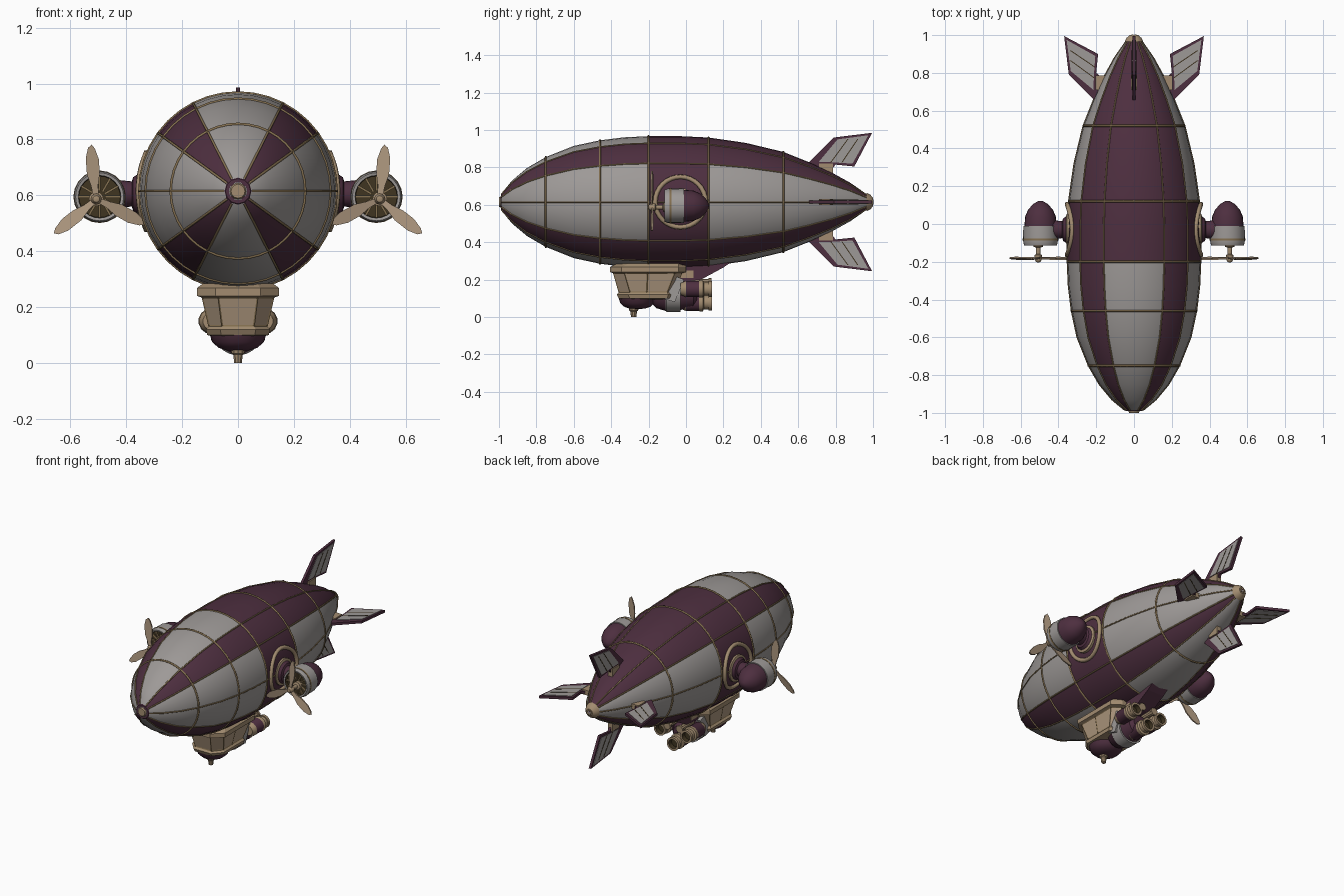
import bpy, bmesh, math
from mathutils import Vector

old = bpy.data.objects.get("Cube")
if old:
    bpy.data.objects.remove(old)


def material(name, rgb):
    m = bpy.data.materials.new(name)
    m.use_nodes = True
    m.diffuse_color = (*rgb, 1)
    m.node_tree.nodes["Principled BSDF"].inputs["Base Color"].default_value = (*rgb, 1)
    return m


PURPLE = material("plum", (0.075, 0.028, 0.05))
GREY = material("warm grey", (0.34, 0.32, 0.31))
TAN = material("tan", (0.36, 0.26, 0.16))
PALE = material("pale tan", (0.42, 0.31, 0.21))
BRASS = material("dull brass", (0.23, 0.16, 0.08))
DARK = material("dark brown", (0.05, 0.035, 0.015))


def finish(bm, name, mats, smooth=False):
    bmesh.ops.remove_doubles(bm, verts=bm.verts, dist=0.00005)
    bmesh.ops.recalc_face_normals(bm, faces=bm.faces)
    mesh = bpy.data.meshes.new(name)
    bm.to_mesh(mesh)
    bm.free()
    for m in mats:
        mesh.materials.append(m)
    if smooth:
        for p in mesh.polygons:
            p.use_smooth = True
        mesh.set_sharp_from_angle(angle=math.radians(35))
    ob = bpy.data.objects.new(name, mesh)
    bpy.context.collection.objects.link(ob)
    return ob


def lathe(name, profile, origin, axis, mats, rule=lambda band, deg: 0, segs=20):
    """Revolve (offset, radius) pairs; rule picks a material per band and angle."""
    bm = bmesh.new()
    rings = []
    for t, r in profile:
        ring = []
        for i in range(segs):
            a = math.tau * i / segs
            s, c = r * math.sin(a), r * math.cos(a)
            p = {"x": (t, s, c), "y": (s, t, c), "z": (s, c, t)}[axis]
            ring.append(bm.verts.new(Vector(origin) + Vector(p)))
        rings.append(ring)
    for j in range(len(rings) - 1):
        for i in range(segs):
            k = (i + 1) % segs
            f = bm.faces.new((rings[j][i], rings[j][k], rings[j + 1][k], rings[j + 1][i]))
            f.material_index = rule(j, 360 * (i + 0.5) / segs)
    return finish(bm, name, mats, True)


def slab(name, pts, offset, mat):
    """Extrude a flat outline symmetrically by an offset vector."""
    bm = bmesh.new()
    off = Vector(offset)
    lo = [bm.verts.new(Vector(p) - off) for p in pts]
    hi = [bm.verts.new(Vector(p) + off) for p in pts]
    bm.faces.new(lo)
    bm.faces.new(hi)
    for i in range(len(pts)):
        k = (i + 1) % len(pts)
        bm.faces.new((lo[i], lo[k], hi[k], hi[i]))
    return finish(bm, name, [mat])


def tube(name, paths, radius, mat, cyclic):
    cu = bpy.data.curves.new(name, "CURVE")
    cu.dimensions = "3D"
    cu.bevel_depth = radius
    cu.bevel_resolution = 1
    for pts in paths:
        sp = cu.splines.new("POLY")
        sp.points.add(len(pts) - 1)
        for q, p in zip(sp.points, pts):
            q.co = (*p, 1)
        sp.use_cyclic_u = cyclic
    cu.materials.append(mat)
    ob = bpy.data.objects.new(name, cu)
    bpy.context.collection.objects.link(ob)


# Envelope with coloured gores
AXIS = 0.615
hull = [(-1, 0), (-.985, .048), (-.93, .115), (-.85, .182), (-.75, .24), (-.6, .3),
        (-.46, .33), (-.33, .346), (-.2, .352), (-.03, .352), (.12, .345), (.32, .316),
        (.52, .268), (.66, .212), (.78, .157), (.88, .102), (.96, .046), (1, .01), (1, 0)]


def gore(band, deg):
    up = min(deg, 360 - deg)
    y = (hull[band][0] + hull[band + 1][0]) / 2
    if -.2 < y < .12 or 27 < up < 54 or 126 < up < 153:
        return 0
    return 0 if up < 54 and y > -.2 else 1


lathe("envelope", hull, (0, 0, AXIS), "y", [PURPLE, GREY], gore, 40)


def on_hull(y, r, deg):
    a = math.radians(deg)
    return (r * math.sin(a), y, AXIS + r * math.cos(a))


# Brass seams along and around the envelope
angles = [27, 54, 90, 126, 153]
tube("lengthwise_seams", [[on_hull(y, r, s * a) for y, r in hull[1:-1]]
                          for a in angles for s in (1, -1)], .0045, BRASS, False)
tube("ring_seams", [[on_hull(y, r, 9 * i) for i in range(40)]
                    for y, r in hull if y in (-.75, -.46, -.2, .12, .52)], .006, BRASS, True)

# Nose and tail caps
lathe("nose_cap", [(-1, 0), (-1, .025), (-.99, .03), (-.99, .045), (-.975, .055), (-.96, .05)],
      (0, 0, AXIS), "y", [TAN, PURPLE], lambda b, d: 0 if b < 2 else 1, 12)
lathe("tail_cap", [(.965, .05), (.985, .04), (1, .022), (1, 0)], (0, 0, AXIS), "y", [TAN], segs=12)

# Four tail fins: plum frame, grey panel, tan root bracket
frame = [(.185, .63), (.345, .79), (.37, .995), (.19, .9), (.2, .8), (.15, .76)]
panel = [(.215, .71), (.335, .81), (.357, .975), (.205, .89), (.212, .79)]
bracket = [(.12, .71), (.205, .71), (.205, .785), (.12, .785)]
for label, d in (("top", (0, 0, 1)), ("bottom", (0, 0, -1)), ("left", (1, 0, 0)), ("right", (-1, 0, 0))):
    d = Vector(d)
    n = d.cross(Vector((0, 1, 0)))
    for part, outline, half, mat in (("frame", frame, .008, PURPLE), ("panel", panel, .011, GREY),
                                     ("bracket", bracket, .016, TAN)):
        slab(f"{label}_fin_{part}", [Vector((0, y, AXIS)) + d * s for s, y in outline], n * half, mat)
    # Panel ribs
    for t in (.35, .68):
        a, b = Vector((.21, .71 + .18 * t)), Vector((.337, .81 + .16 * t))
        w = Vector((0, .003))
        slab(f"{label}_fin_rib", [Vector((0, p.y, AXIS)) + d * p.x for p in (a - w, b - w, b + w, a + w)],
             n * .0125, DARK)

# Side engines
for side, s in (("left", 1), ("right", -1)):
    c = Vector((.495 * s, 0, .595))
    # Mount ring lying on the envelope
    ring = []
    for i in range(32):
        a = math.tau * i / 32
        z = .135 * math.sin(a)
        ring.append((s * (math.sqrt(.352 ** 2 - z * z) + .002), -.03 + .135 * math.cos(a), AXIS + z))
    tube(f"{side}_mount_ring", [ring], .013, TAN, True)
    lathe(f"{side}_pylon", [(s * x, r) for x, r in
                            ((.32, .085), (.355, .085), (.36, .07), (.375, .06), (.38, .045), (.43, .05))],
          (0, -.03, .605), "x", [TAN, PURPLE], lambda b, d: 0 if b < 2 else 1)
    lathe(f"{side}_nacelle",
          [(-.09, 0), (-.09, .074), (-.112, .076), (-.114, .086), (-.1, .091), (-.08, .092),
           (-.01, .091), (-.01, .085), (.04, .081), (.075, .066), (.105, .04), (.12, .015), (.123, 0)],
          c, "y", [DARK, GREY, PURPLE], lambda b, d: 0 if b < 2 else 1 if b < 7 else 2, 24)
    lathe(f"{side}_cowl_band", [(-.088, .09), (-.088, .094), (-.078, .094), (-.078, .09)], c, "y", [BRASS])
    # Intake vanes
    for i in range(12):
        a = math.tau * i / 12
        u, w = Vector((math.cos(a), 0, math.sin(a))), Vector((-math.sin(a), 0, math.cos(a))) * .004
        q = c + Vector((0, -.096, 0))
        slab(f"{side}_vane", [q + u * .02 - w, q + u * .075 - w, q + u * .075 + w, q + u * .02 + w],
             (0, .006, 0), BRASS)
    # Propeller
    hub = c + Vector((.012 * s, 0, -.008))
    lathe(f"{side}_propeller_hub", [(-.205, 0), (-.2, .012), (-.185, .02), (-.165, .02), (-.16, .012),
                                    (-.125, .012), (-.12, .026), (-.085, .026)], hub, "y", [TAN], segs=12)
    for deg in (84, -40, 207):
        a = math.radians(deg)
        u = Vector((s * math.cos(a), 0, math.sin(a)))
        w = Vector((-s * math.sin(a), .2, math.cos(a)))
        q = hub + Vector((0, -.182, 0))
        outline = [(.01, -.009), (.05, -.014), (.09, -.024), (.15, -.022), (.185, -.01), (.195, .004),
                   (.18, .014), (.14, .024), (.09, .022), (.05, .012), (.01, .009)]
        slab(f"{side}_propeller_blade", [q + u * t + w * v for t, v in outline], (0, .004, 0), PALE)

# Gondola cabin: chamfered plan lofted downwards, windows inset
bm = bmesh.new()
levels = [(.285, .125, -.37, 0), (.268, .147, -.405, .0), (.24, .147, -.405, -.0), (.235, .13, -.39, -.02),
          (.13, .106, -.36, -.06), (.12, .115, -.37, -.055), (.1, .11, -.36, -.06), (.095, .08, -.33, -.09)]
rings = []
for z, w, y0, y1 in levels:
    ym = (y0 + y1) / 2
    half = [(w * .55, y0), (w, y0 + .06), (w, ym), (w, y1 - .04), (w * .6, y1)]
    plan = half + [(-x, y) for x, y in reversed(half)]
    rings.append([bm.verts.new((x, y, z)) for x, y in plan])
walls = []
for j in range(len(rings) - 1):
    for i in range(10):
        k = (i + 1) % 10
        f = bm.faces.new((rings[j][i], rings[j][k], rings[j + 1][k], rings[j + 1][i]))
        if j == 3:
            f.material_index = 2
            walls.append(f)
bm.faces.new(rings[0])
bm.faces.new(rings[-1])
bmesh.ops.recalc_face_normals(bm, faces=bm.faces)
bmesh.ops.inset_individual(bm, faces=walls, thickness=.007, depth=-.003)
for f in walls:
    f.material_index = 1
finish(bm, "gondola_cabin", [TAN, PALE, BRASS])

# Belly bowl and downward spike
lathe("belly_bowl", [(.1, .1), (.075, .092), (.055, .07), (.045, .04), (.043, 0)], (0, -.26, 0), "z", [PURPLE])
lathe("belly_spike", [(.075, .045), (.06, .042), (.055, .028), (.035, .024), (.03, .018), (0, .014), (0, 0)],
      (0, -.28, 0), "z", [TAN], segs=10)

# Rear housing with grey collar
lathe("rear_housing", [(-.2, 0), (-.19, .04), (-.16, .07), (-.11, .085), (-.105, .09), (-.03, .09),
                       (-.03, .08), (.04, .07), (.06, .05), (.06, 0)],
      (0, 0, .118), "y", [PURPLE, GREY], lambda b, d: 1 if 3 <= b <= 5 else 0)
for s in (1, -1):
    slab("collar_strut", [(.085 * s, -.13, .1), (.085 * s, -.06, .08), (.085 * s, -.01, .2), (.085 * s, -.06, .22)],
         (.012, 0, 0), GREY)

# Exhaust drums: two sides and one below
for x, z, r in ((.095, .15, .044), (-.095, .15, .044), (0, .078, .046)):
    drum = [(-.03, 0), (-.03, .7), (-.01, .9), (.0, 1), (.07, 1), (.075, 1.06), (.09, 1.06), (.095, .8),
            (.12, .8), (.12, .95), (.138, .95), (.138, .65), (.11, .6), (.11, 0)]
    lathe("exhaust_drum", [(y, k * r) for y, k in drum], (x, 0, z), "y", [TAN, PURPLE, DARK],
          lambda b, d: 1 if b == 3 else 2 if b > 10 else 0, 14)
for s in (1, -1):
    lathe("exhaust_pipe", [(0, .018), (.12, .018), (.12, .024), (.135, .024), (.135, 0)],
          (.045 * s, 0, .185), "y", [TAN], segs=10)

# Tail fairing joining gondola to envelope
slab("tail_fairing", [(0, -.1, .29), (0, .24, .292), (0, .2, .265), (0, .08, .2), (0, -.1, .18)],
     (.06, 0, 0), PURPLE)
slab("fairing_trim", [(0, -.06, .25), (0, .04, .25), (0, .04, .21), (0, -.06, .21)], (.064, 0, 0), TAN)
